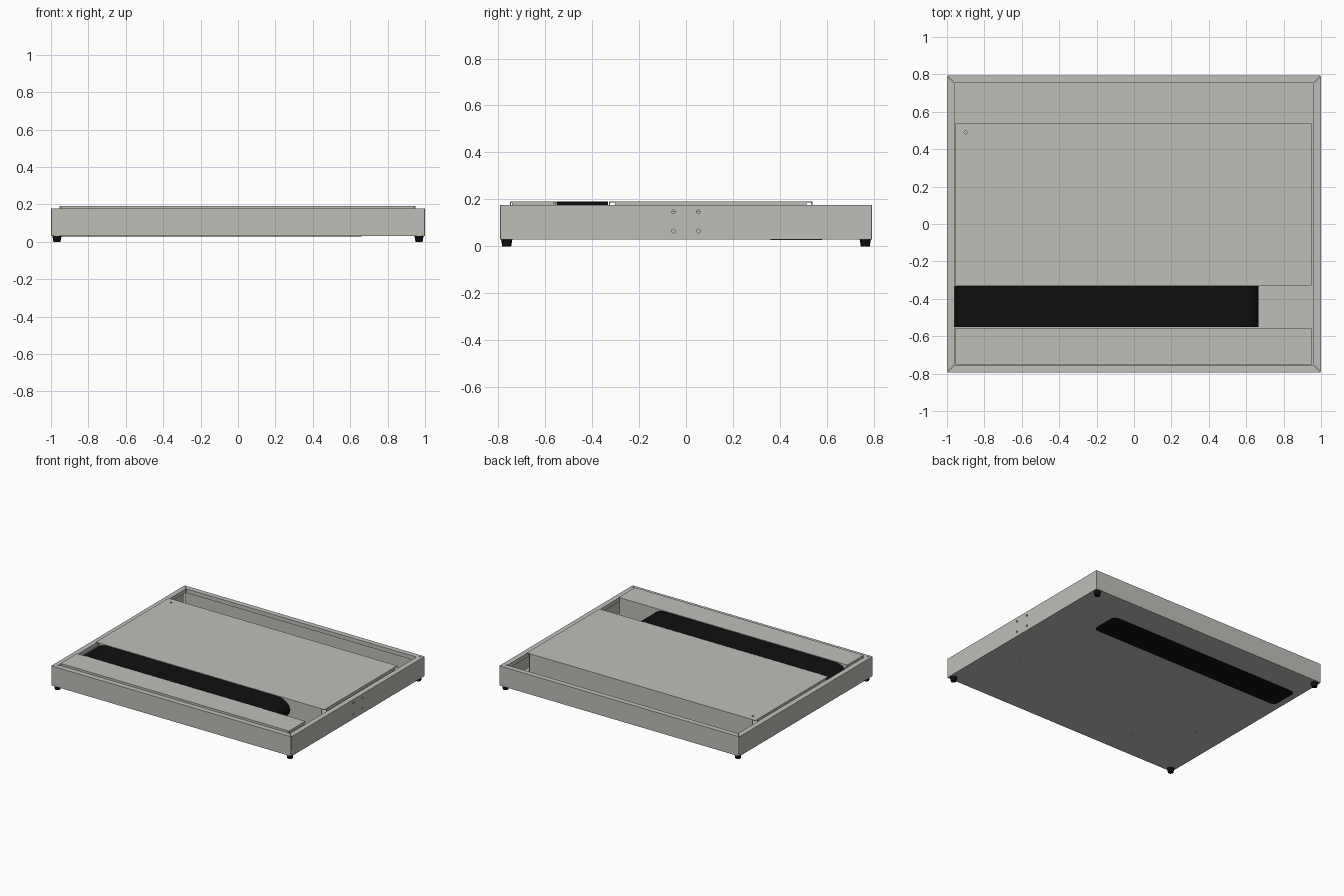
import bpy, bmesh, math
from mathutils import Matrix, Vector

if "Cube" in bpy.data.objects:
    bpy.data.objects.remove(bpy.data.objects["Cube"])


def material(name, rgb):
    m = bpy.data.materials.new(name)
    m.diffuse_color = (*rgb, 1)
    m.use_nodes = True
    m.node_tree.nodes["Principled BSDF"].inputs["Base Color"].default_value = m.diffuse_color
    return m


GREY = material("warm grey metal", (0.52, 0.52, 0.485))
BLACK = material("black rubber", (0.005, 0.005, 0.005))


def finish(name, bm, mat):
    bmesh.ops.recalc_face_normals(bm, faces=bm.faces)
    me = bpy.data.meshes.new(name)
    bm.to_mesh(me)
    bm.free()
    if mat:
        me.materials.append(mat)
    ob = bpy.data.objects.new(name, me)
    bpy.context.collection.objects.link(ob)
    return ob


def add_box(bm, x0, x1, y0, y1, z0, z1):
    mat = Matrix.Translation(((x0 + x1) / 2, (y0 + y1) / 2, (z0 + z1) / 2)) @ \
        Matrix.Diagonal((x1 - x0, y1 - y0, z1 - z0, 1))
    bmesh.ops.create_cube(bm, size=1, matrix=mat)


def loft(bm, a, b):
    """Closed prism between two matching outlines."""
    va, vb = [bm.verts.new(p) for p in a], [bm.verts.new(p) for p in b]
    bm.faces.new(va)
    bm.faces.new(vb[::-1])
    n = len(va)
    for i in range(n):
        bm.faces.new((va[i], va[(i + 1) % n], vb[(i + 1) % n], vb[i]))


def drill(target, name, places, axis='Z', r=0.008):
    """Cut round holes through the target."""
    bm = bmesh.new()
    rot = Matrix.Rotation(math.pi / 2, 4, 'Y') if axis == 'X' else Matrix()
    for p in places:
        bmesh.ops.create_cone(bm, cap_ends=True, segments=16, radius1=r, radius2=r,
                              depth=0.03, matrix=Matrix.Translation(p) @ rot)
    cutter = finish(name, bm, None)
    cutter.hide_render = True
    cutter.hide_viewport = True
    mod = target.modifiers.new("holes", 'BOOLEAN')
    mod.object = cutter
    mod.solver = 'EXACT'


# Tray walls: folded sheet with an inward lip, mitred at the corners
HX, HY, Z0, Z1, T = 1.0, 0.793, 0.03, 0.177, 0.007
PROFILE = [(0, Z0), (0, Z1), (0.04, Z1), (0.04, Z1 - 0.03), (0.04 - T, Z1 - 0.03),
           (0.04 - T, Z1 - T), (T, Z1 - T), (T, Z0)]
GAP = 0.002
walls = {}
for name, angle, half, dist in (("front_wall", 0, HX, HY), ("right_wall", 90, HY, HX),
                                ("back_wall", 180, HX, HY), ("left_wall", 270, HY, HX)):
    bm = bmesh.new()
    ends = [[Vector((s * (half - d - GAP), d - dist, z)) for d, z in PROFILE] for s in (-1, 1)]
    loft(bm, *ends)
    bmesh.ops.rotate(bm, verts=bm.verts, matrix=Matrix.Rotation(math.radians(angle), 3, 'Z'))
    walls[name] = finish(name, bm, GREY)
drill(walls["right_wall"], "side_hole_cutter",
      [(HX, y, z) for y in (-0.053, 0.053) for z in (0.065, 0.147)], 'X')

# Floor plate with screw holes
bm = bmesh.new()
add_box(bm, -HX + 0.004, HX - 0.004, -HY + 0.004, HY - 0.004, Z0, Z0 + 0.007)
floor = finish("floor_plate", bm, GREY)
drill(floor, "floor_hole_cutter",
      [(x, y, Z0) for x in (-0.79, 0, 0.78) for y in (-0.28,)] +
      [(x, -0.57, Z0) for x in (-0.47, 0.56)], r=0.006)


# Raised covers: flat top with hanging flanges, open at the corners
def cover(name, x0, x1, y0, y1, notch):
    bm = bmesh.new()
    zt, t, zb = 0.191, 0.005, Z0 + 0.007
    add_box(bm, x0, x1, y0, y1, zt - t, zt)
    for a in (x0, x1 - t):
        add_box(bm, a, a + t, y0 + notch, y1 - notch, zb, zt - t)
    for b in (y0, y1 - t):
        add_box(bm, x0 + notch, x1 - notch, b, b + t, zb, zt - t)
    return finish(name, bm, GREY)


main_cover = cover("main_cover", -0.955, 0.95, -0.328, 0.538, 0.025)
drill(main_cover, "cover_hole_cutter", [(-0.90, 0.49, 0.19)])
cover("front_cover", -0.955, 0.95, -0.75, -0.555, 0.008)

# Belt: long loop with rounded ends
bm = bmesh.new()
zc, rz, rx = 0.1135, 0.0765, 0.11
outline = []
for cx, start in ((0.555, -90), (-0.85, 90)):
    for i in range(25):
        a = math.radians(start + i * 7.5)
        outline.append((cx + rx * math.cos(a), zc + rz * math.sin(a)))
loft(bm, [(x, -0.551, z) for x, z in outline], [(x, -0.332, z) for x, z in outline])
belt = finish("belt", bm, BLACK)

# Thin black strip on the underside
bm = bmesh.new()
add_box(bm, -0.95, 0.66, 0.36, 0.58, Z0 - 0.003, Z0 + 0.003)
bmesh.ops.bevel(bm, geom=[e for e in bm.edges
                          if abs(e.verts[0].co.z - e.verts[1].co.z) > 0.001],
                offset=0.035, segments=5, profile=0.5, affect='EDGES')
finish("underside_strip", bm, BLACK)

# Feet
feet = []
for sx, sn in ((-1, "left"), (1, "right")):
    for sy, yn in ((-1, "front"), (1, "back")):
        bm = bmesh.new()
        bmesh.ops.create_cone(bm, cap_ends=True, segments=24, radius1=0.019, radius2=0.024,
                              depth=Z0, matrix=Matrix.Translation((sx * 0.968, sy * 0.764, Z0 / 2)))
        feet.append(finish(f"{yn}_{sn}_foot", bm, BLACK))

# Smooth the round parts
bpy.ops.object.select_all(action='DESELECT')
for ob in feet + [belt]:
    ob.select_set(True)
bpy.context.view_layer.objects.active = belt
bpy.ops.object.shade_smooth_by_angle(angle=math.radians(35))
